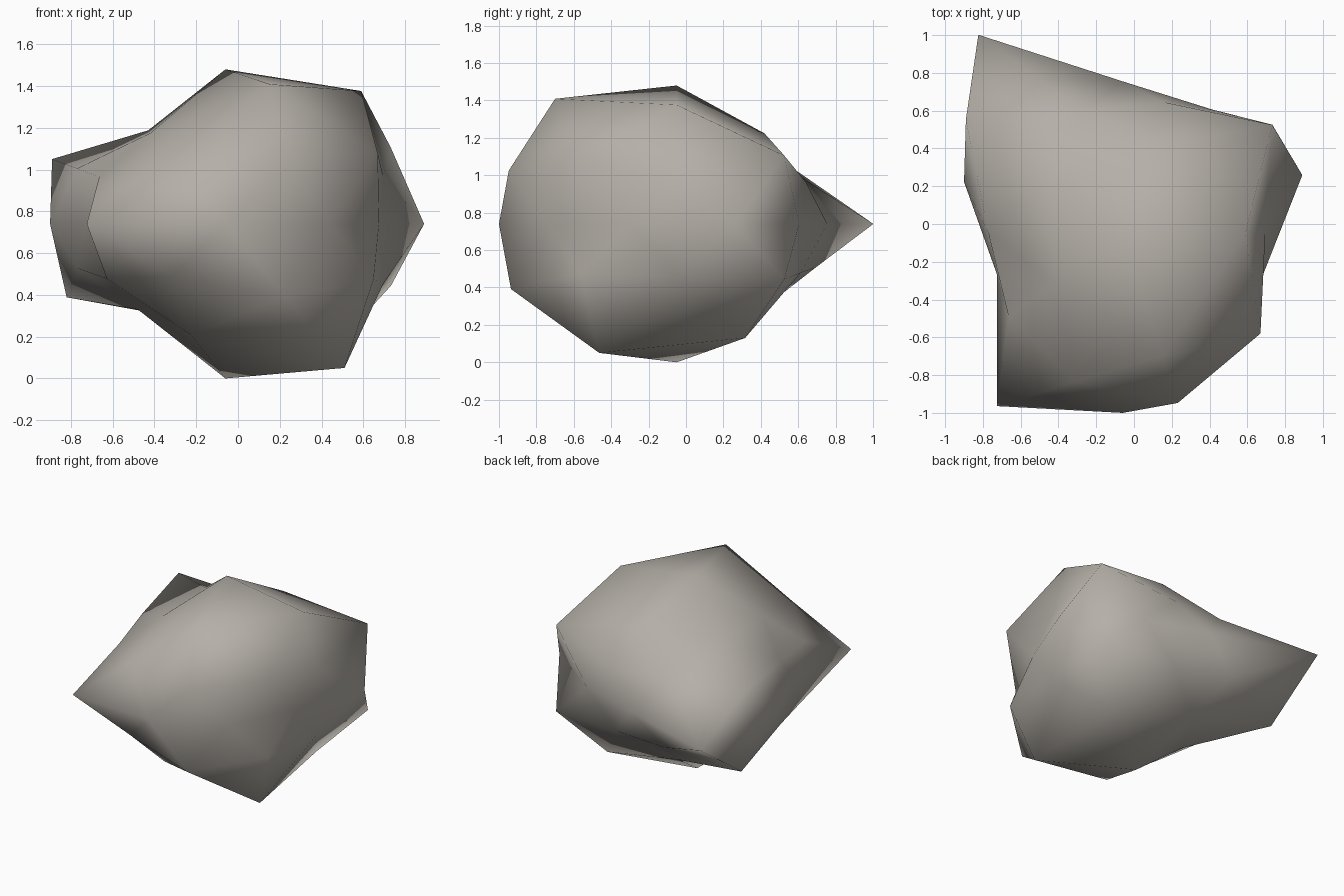
import bpy, bmesh, math
from mathutils import Vector

if "Cube" in bpy.data.objects:
    bpy.data.objects.remove(bpy.data.objects["Cube"])

CENTRE = Vector((-0.06, -0.05, 0.74))
FLATTEN = 0.605  # vertical squash of the boulder

# Radius of each point of a 42-point ball: ring height -> radii by rising angle
RINGS = {
    1.0: [1.223],
    0.851: [1.236, 0.94, 0.87, 0.845, 1.30],
    0.526: [1.15, 0.808, 0.835, 0.97, 1.06],
    0.447: [0.844, 0.815, 1.147, 0.835, 1.055],
    0.0: [1.0, 0.81, 0.805, 1.30, 0.883, 0.70, 1.13, 0.95, 0.86, 0.773],
    -0.447: [1.095, 0.87, 0.79, 0.93, 0.98],
    -0.526: [0.89, 0.82, 1.105, 0.825, 1.095],
    -0.851: [1.185, 0.90, 0.797, 1.03, 1.34],
    -1.0: [1.223],
}


def radius(d):
    ring = RINGS[min(RINGS, key=lambda z: abs(z - d.z))]
    angle = (math.degrees(math.atan2(d.y, d.x)) + 5) % 360
    return ring[int(angle // (360 / len(ring)))]


# Boulder: icosphere with each point pushed in or out
bm = bmesh.new()
bmesh.ops.create_icosphere(bm, subdivisions=2, radius=1)
for v in bm.verts:
    d = v.co.normalized()
    p = d * radius(d)
    v.co = CENTRE + Vector((p.x, p.y, p.z * FLATTEN))
for f in bm.faces:
    f.smooth = True
bmesh.ops.recalc_face_normals(bm, faces=bm.faces[:])

mesh = bpy.data.meshes.new("boulder")
bm.to_mesh(mesh)
bm.free()
stone = bpy.data.materials.new("warm grey stone")
stone.diffuse_color = (0.46, 0.43, 0.39, 1)
stone.use_nodes = True
stone.node_tree.nodes["Principled BSDF"].inputs["Base Color"].default_value = stone.diffuse_color
mesh.materials.append(stone)
bpy.context.collection.objects.link(bpy.data.objects.new("boulder", mesh))
